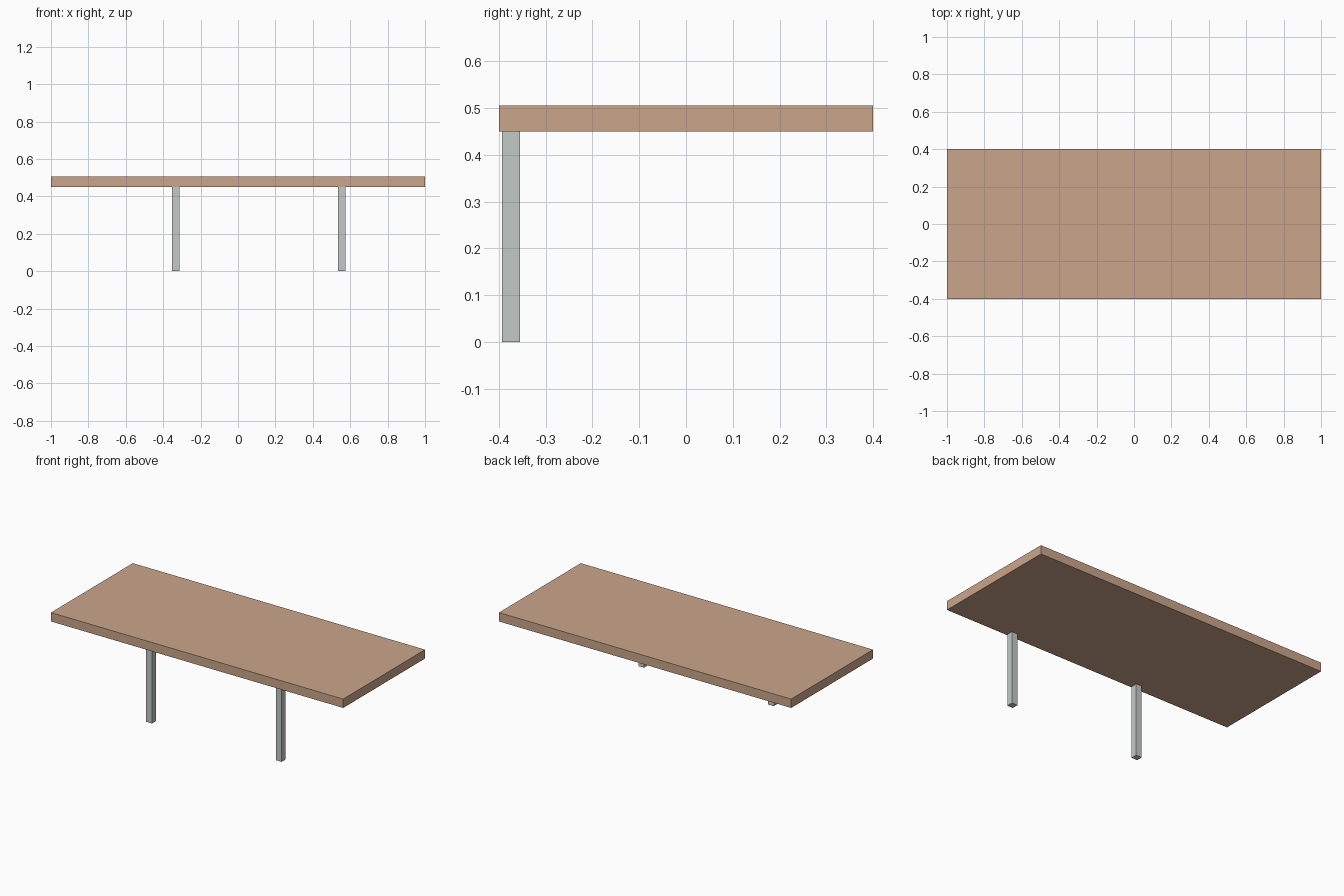
import bpy

if "Cube" in bpy.data.objects:
    bpy.data.objects.remove(bpy.data.objects["Cube"])


def material(name, rgb):
    mat = bpy.data.materials.new(name)
    mat.diffuse_color = (*rgb, 1.0)
    mat.use_nodes = True
    mat.node_tree.nodes["Principled BSDF"].inputs["Base Color"].default_value = mat.diffuse_color
    return mat


def box(name, centre, size, mat):
    bpy.ops.mesh.primitive_cube_add(size=1, location=centre)
    obj = bpy.context.object
    obj.name = name
    obj.scale = size
    bpy.ops.object.transform_apply(location=False, rotation=False, scale=True)
    obj.data.materials.append(mat)
    return obj


wood = material("light wood", (0.597, 0.381, 0.258))
metal = material("pale grey metal", (0.552, 0.591, 0.578))

UNDERSIDE, TOP = 0.45, 0.505

# Thick table top
box("table_top", (0, 0, (UNDERSIDE + TOP) / 2), (2.0, 0.8, TOP - UNDERSIDE), wood)

# Two square legs along the front edge
for name, x in (("left_leg", -0.333), ("right_leg", 0.555)):
    box(name, (x, -0.374, UNDERSIDE / 2), (0.039, 0.039, UNDERSIDE), metal)
